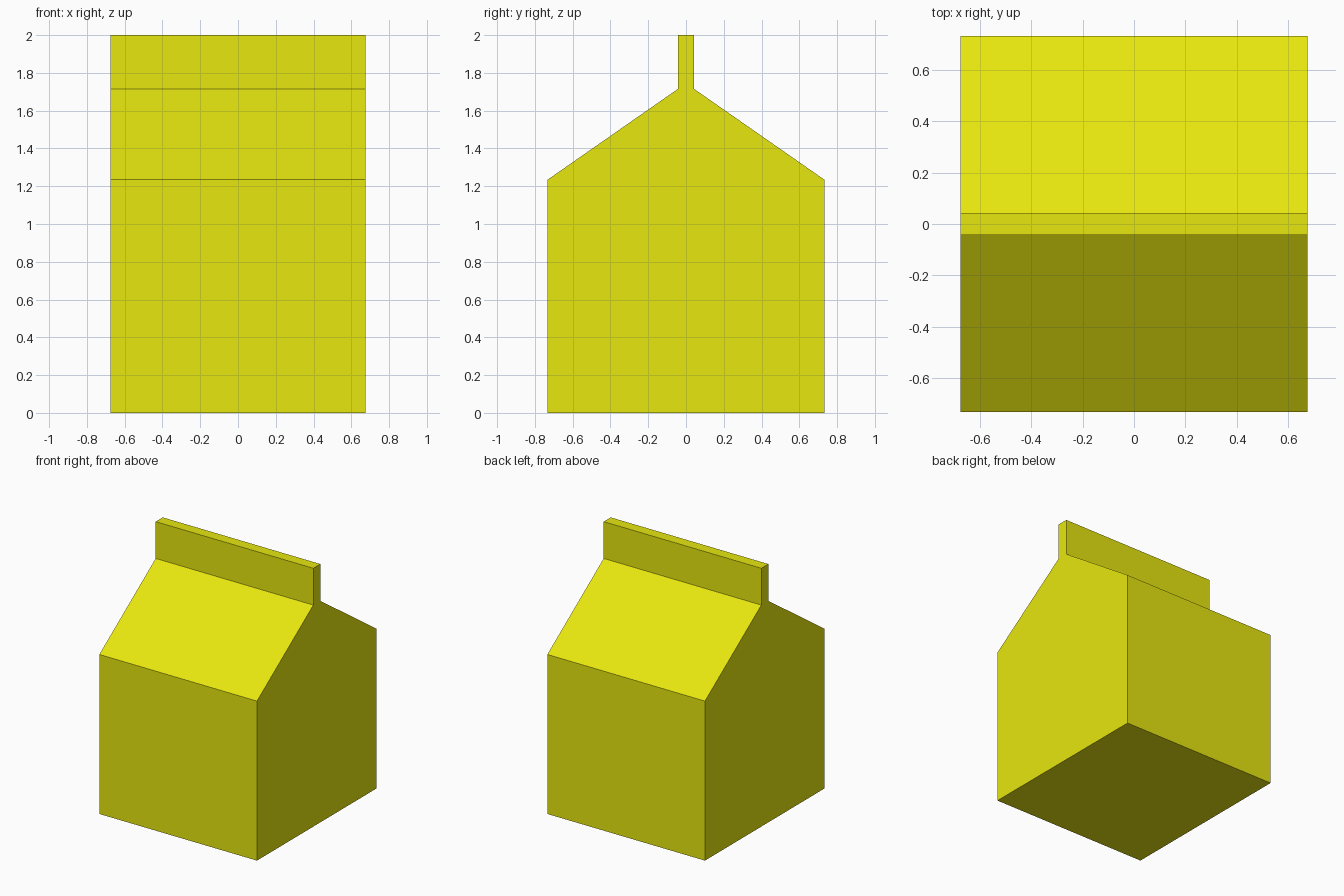
import bpy
import bmesh

if "Cube" in bpy.data.objects:
    bpy.data.objects.remove(bpy.data.objects["Cube"])

HALF_X = 0.675

# Half of the gable-top carton profile (y, z), mirrored to make the full outline
half = [(0.732, 0.0), (0.732, 1.235), (0.043, 1.715), (0.043, 2.0)]
profile = half + [(-y, z) for y, z in reversed(half)]

# Carton body, sloped roof and top seam: one profile extruded along x
bm = bmesh.new()
end = bm.faces.new([bm.verts.new((-HALF_X, y, z)) for y, z in profile])
side = bmesh.ops.extrude_face_region(bm, geom=[end])
moved = [g for g in side["geom"] if isinstance(g, bmesh.types.BMVert)]
bmesh.ops.translate(bm, verts=moved, vec=(2 * HALF_X, 0, 0))
bmesh.ops.recalc_face_normals(bm, faces=bm.faces[:])

mesh = bpy.data.meshes.new("carton")
bm.to_mesh(mesh)
bm.free()
carton = bpy.data.objects.new("carton", mesh)
bpy.context.collection.objects.link(carton)

# Single yellow colour
yellow = bpy.data.materials.new("yellow")
yellow.diffuse_color = (0.8, 0.8, 0.005, 1.0)
yellow.use_nodes = True
yellow.node_tree.nodes["Principled BSDF"].inputs["Base Color"].default_value = yellow.diffuse_color
mesh.materials.append(yellow)
